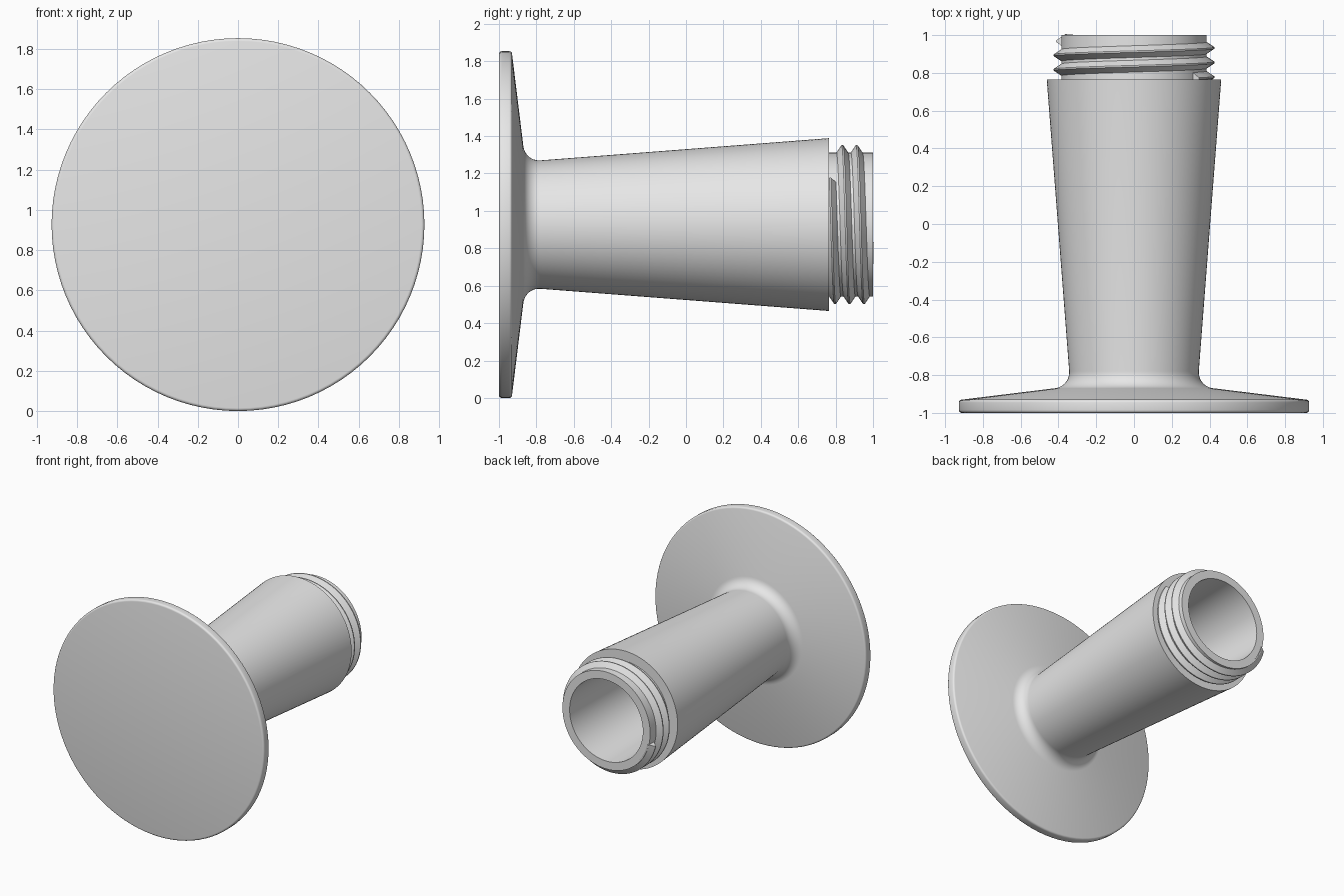
import bpy
import bmesh
from math import cos, sin, pi, radians

cube = bpy.data.objects.get("Cube")
if cube:
    bpy.data.objects.remove(cube, do_unlink=True)

AXIS_Z = 0.927      # height of the horizontal axis
SEGMENTS = 96

grey = bpy.data.materials.new("plain grey")
grey.use_nodes = True
COLOUR = (0.8, 0.8, 0.8, 1)
grey.diffuse_color = COLOUR
grey.node_tree.nodes["Principled BSDF"].inputs["Base Color"].default_value = COLOUR


def around(r, y, angle):
    """Point at radius r and depth y, turned about the axis."""
    return (r * cos(angle), y, AXIS_Z + r * sin(angle))


def finish(name, bm, smooth_angle):
    bmesh.ops.remove_doubles(bm, verts=bm.verts, dist=1e-5)
    bmesh.ops.recalc_face_normals(bm, faces=bm.faces)
    mesh = bpy.data.meshes.new(name)
    bm.to_mesh(mesh)
    bm.free()
    mesh.materials.append(grey)
    obj = bpy.data.objects.new(name, mesh)
    bpy.context.collection.objects.link(obj)
    bpy.ops.object.select_all(action='DESELECT')
    obj.select_set(True)
    bpy.context.view_layer.objects.active = obj
    bpy.ops.object.shade_smooth_by_angle(angle=radians(smooth_angle))
    return obj


def arc(cr, cy, radius, start, end, steps):
    """Profile points (r, y) on an arc, angles in degrees."""
    result = []
    for i in range(steps + 1):
        a = radians(start + (end - start) * i / steps)
        result.append((cr + radius * cos(a), cy + radius * sin(a)))
    return result


# Flange, tapered tube, neck and bore as one turned profile
profile = [(0, -1)]
profile += arc(0.912, -0.985, 0.015, -90, 0, 4)
profile += arc(0.912, -0.945, 0.015, 0, 83, 4)
profile += arc(0.428, -0.785, 0.085, 263, 176, 10)
profile += [(0.462, 0.765), (0.385, 0.765), (0.385, 1), (0.322, 1),
            (0.27, -0.84), (0, -0.84)]

bm = bmesh.new()
rows = [[bm.verts.new(around(r, y, 2 * pi * i / SEGMENTS)) for i in range(SEGMENTS)]
        for r, y in profile if r > 0]
for a, b in zip(rows, rows[1:]):
    for i in range(SEGMENTS):
        j = (i + 1) % SEGMENTS
        bm.faces.new((a[i], a[j], b[j], b[i]))
bm.faces.new(rows[0])
bm.faces.new(rows[-1])
finish("flanged_tube", bm, 30)

# Screw thread: a blunt ridge swept along a helix on the neck
PITCH = 0.077
START, END = 2.2 * pi, -3 * pi + 0.25
STEPS = 220
ridge = [(-0.038, 0.375), (-0.004, 0.426), (0.004, 0.426), (0.038, 0.375)]

bm = bmesh.new()
sections = []
for i in range(STEPS + 1):
    angle = START + (END - START) * i / STEPS
    depth = 0.855 - PITCH * angle / (2 * pi)
    sections.append([bm.verts.new(around(r, depth + dy, angle)) for dy, r in ridge])
for a, b in zip(sections, sections[1:]):
    for k in range(4):
        n = (k + 1) % 4
        bm.faces.new((a[k], a[n], b[n], b[k]))
bm.faces.new(sections[0])
bm.faces.new(sections[-1])
finish("screw_thread", bm, 25)
